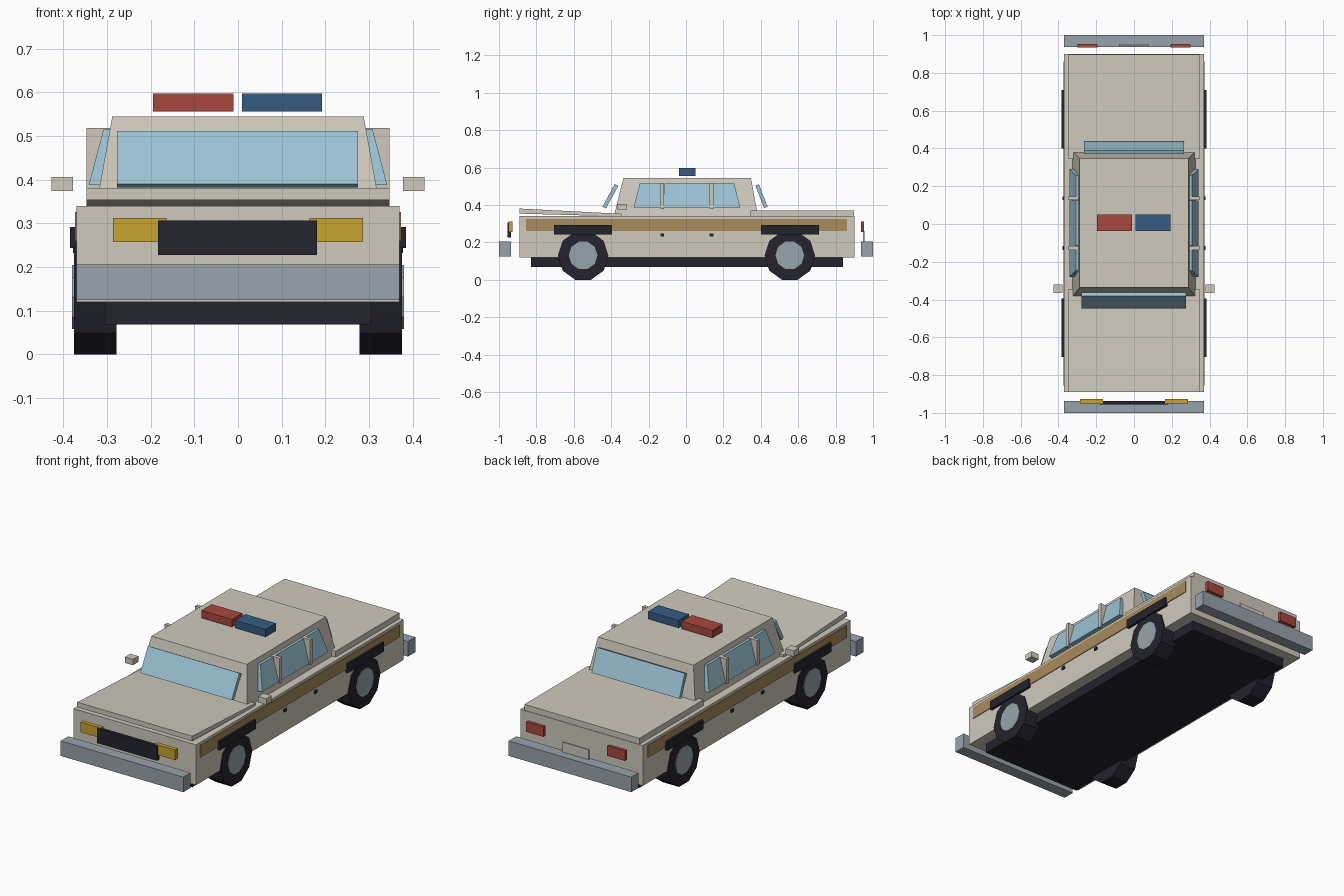
import bpy, bmesh, math

if "Cube" in bpy.data.objects:
    bpy.data.objects.remove(bpy.data.objects["Cube"])


def mat(name, r, g, b):
    lin = [((c / 255 + 0.055) / 1.055) ** 2.4 for c in (r, g, b)]
    m = bpy.data.materials.new(name)
    m.diffuse_color = (*lin, 1)
    m.use_nodes = True
    m.node_tree.nodes["Principled BSDF"].inputs["Base Color"].default_value = m.diffuse_color
    return m


BODY = mat("cream_paint", 207, 202, 189)
GLASS = mat("window_glass", 156, 194, 210)
WOOD = mat("wood_tan", 168, 139, 92)
CHROME = mat("steel_grey", 152, 163, 172)
AMBER = mat("amber_lamp", 200, 163, 50)
RED = mat("signal_red", 168, 71, 61)
BLUE = mat("signal_blue", 54, 92, 132)
DARK = mat("dark_trim", 35, 35, 46)


def make(name, material, verts, faces):
    bm = bmesh.new()
    vs = [bm.verts.new(v) for v in verts]
    for f in faces:
        bm.faces.new([vs[i] for i in f])
    bmesh.ops.recalc_face_normals(bm, faces=bm.faces)
    me = bpy.data.meshes.new(name)
    bm.to_mesh(me)
    bm.free()
    me.materials.append(material)
    ob = bpy.data.objects.new(name, me)
    bpy.context.collection.objects.link(ob)
    return ob


def extrude_x(name, material, profile, x0, x1):
    """Closed (y, z) profile extruded along x."""
    n = len(profile)
    verts = [(x, y, z) for x in (x0, x1) for y, z in profile]
    faces = [range(n), range(n, 2 * n)]
    faces += [(i, (i + 1) % n, n + (i + 1) % n, n + i) for i in range(n)]
    return make(name, material, verts, faces)


def loft(name, material, low, z0, high, z1, side=1):
    """Solid between two rectangles (x0, x1, y0, y1) at heights z0 and z1."""
    verts = []
    for (x0, x1, y0, y1), z in ((low, z0), (high, z1)):
        verts += [(side * x0, y0, z), (side * x1, y0, z), (side * x1, y1, z), (side * x0, y1, z)]
    faces = [(0, 1, 2, 3), (4, 5, 6, 7)]
    faces += [(i, (i + 1) % 4, 4 + (i + 1) % 4, 4 + i) for i in range(4)]
    return make(name, material, verts, faces)


def box(name, material, x0, x1, y0, y1, z0, z1, side=1):
    r = (x0, x1, y0, y1)
    return loft(name, material, r, z0, r, z1, side)


def disc(name, material, x0, x1, y, z, r, side, n=10):
    pts = [(y + r * math.cos(2 * math.pi * i / n), z + r * math.sin(2 * math.pi * i / n)) for i in range(n)]
    return extrude_x(name, material, pts, side * x0, side * x1)


# Main body, chassis, hood wedge, trunk lid
box("body", BODY, -0.37, 0.37, -0.89, 0.90, 0.12, 0.34)
box("chassis", DARK, -0.305, 0.305, -0.83, 0.84, 0.068, 0.12)
extrude_x("hood", BODY, [(-0.89, 0.354), (-0.345, 0.339), (-0.345, 0.353), (-0.89, 0.381)], -0.347, 0.347)
box("trunk_lid", BODY, -0.347, 0.347, 0.345, 0.897, 0.339, 0.372)

# Cabin with front and rear glass
loft("cabin", BODY, (-0.325, 0.325, -0.385, 0.385), 0.34, (-0.288, 0.288, -0.335, 0.347), 0.545)
extrude_x("windshield", GLASS, [(-0.447, 0.390), (-0.428, 0.382), (-0.362, 0.502), (-0.381, 0.512)], -0.277, 0.275)
extrude_x("rear_glass", GLASS, [(0.436, 0.390), (0.417, 0.383), (0.371, 0.504), (0.390, 0.511)], -0.265, 0.265)

# Bumpers, grille, number plate
box("front_bumper", CHROME, -0.37, 0.37, -1.0, -0.936, 0.124, 0.206)
box("rear_bumper", CHROME, -0.37, 0.37, 0.936, 1.0, 0.124, 0.206)
box("grille", DARK, -0.183, 0.181, -0.955, -0.936, 0.227, 0.307)
box("rear_plate", BODY, -0.08, 0.08, 0.946, 0.954, 0.205, 0.26)

# Roof beacons
box("beacon_red", RED, -0.195, -0.01, -0.038, 0.051, 0.556, 0.597)
box("beacon_blue", BLUE, 0.009, 0.193, -0.038, 0.051, 0.556, 0.597)

# Parts mirrored left and right
for s, tag in ((-1, "left"), (1, "right")):
    box(f"wood_stripe_{tag}", WOOD, 0.366, 0.374, -0.855, 0.86, 0.26, 0.326, s)
    box(f"headlight_{tag}", AMBER, 0.164, 0.286, -0.95, -0.927, 0.257, 0.312, s)
    box(f"tail_light_{tag}", RED, 0.192, 0.299, 0.935, 0.953, 0.257, 0.312, s)
    box(f"mirror_{tag}", BODY, 0.378, 0.427, -0.366, -0.319, 0.374, 0.406, s)

    # Side windows: (bottom y0, y1, top y0, y1)
    for i, (a, b, c, d) in enumerate(((-0.28, -0.137, -0.247, -0.137),
                                      (-0.118, 0.125, -0.115, 0.125),
                                      (0.145, 0.29, 0.145, 0.258))):
        loft(f"side_window_{tag}_{i}", GLASS, (0.314, 0.342, a, b), 0.388, (0.288, 0.308, c, d), 0.516, s)

    # Door pillars and handles
    for i, y in enumerate((-0.127, 0.136)):
        box(f"pillar_{tag}_{i}", BODY, 0.29, 0.347, y - 0.01, y + 0.01, 0.38, 0.518, s)
        box(f"door_handle_{tag}_{i}", DARK, 0.368, 0.378, y - 0.01, y + 0.01, 0.232, 0.247, s)

    # Wheels, hubs and arch trims
    for y, end in ((-0.55, "front"), (0.555, "rear")):
        disc(f"tyre_{end}_{tag}", DARK, 0.278, 0.376, y, 0.129, 0.1356, s)
        disc(f"hub_{end}_{tag}", CHROME, 0.37, 0.38, y, 0.131, 0.077, s)
        box(f"arch_trim_{end}_{tag}", DARK, 0.365, 0.385, y - 0.155, y + 0.155, 0.243, 0.292, s)
